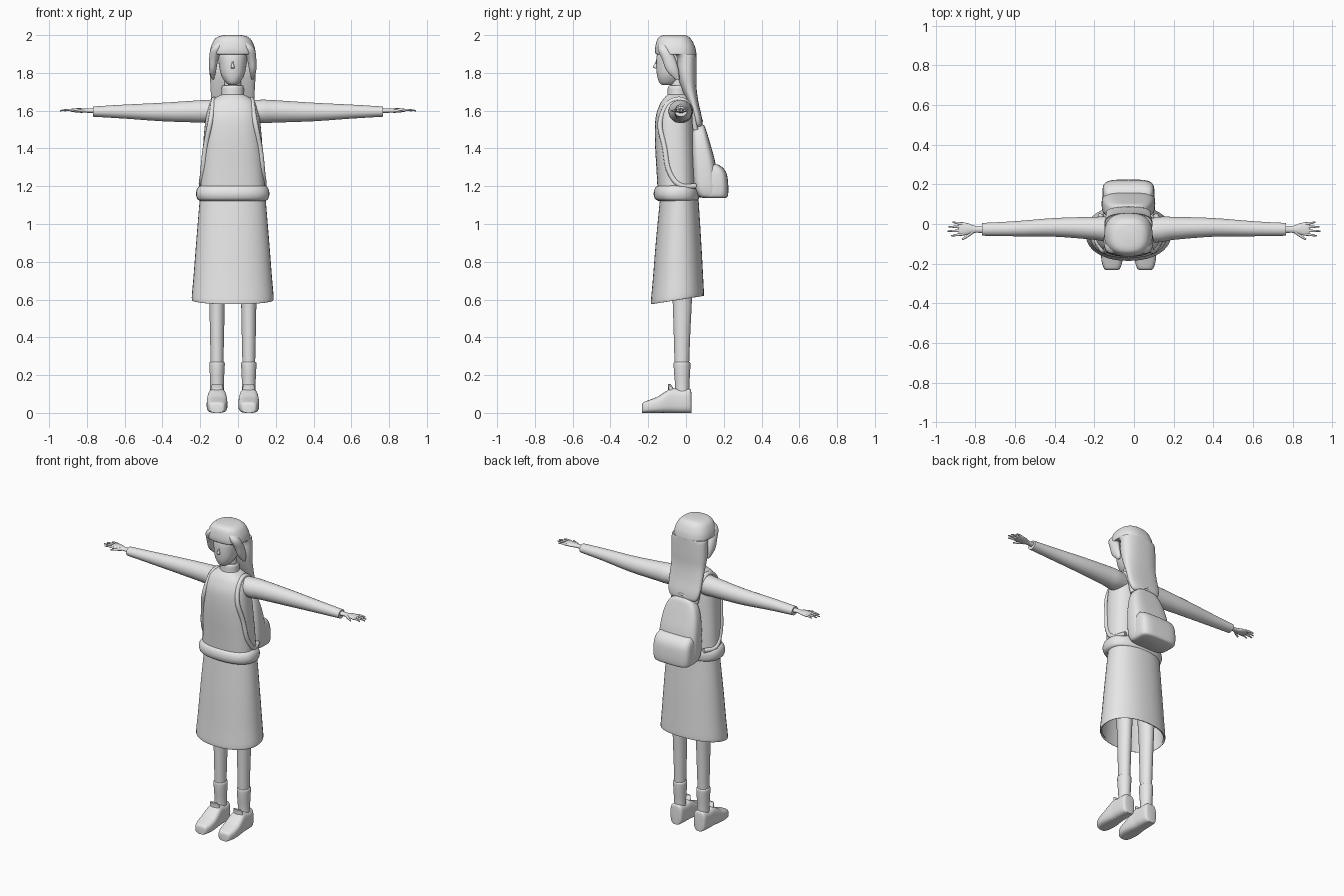
import bpy, bmesh, math
from mathutils import Vector

CX = -0.028  # the body's centre line
grey = bpy.data.materials.new("plain_grey")
grey.diffuse_color = (0.8, 0.8, 0.8, 1)


def smooth_rows(rows, steps):
    """Catmull-Rom interpolation between cross-sections."""
    out = []
    for i in range(len(rows) - 1):
        a, b, c, d = (rows[max(i - 1, 0)], rows[i], rows[i + 1],
                      rows[min(i + 2, len(rows) - 1)])
        for k in range(steps):
            t = k / steps
            out.append([0.5 * (2 * q + (r - p) * t + (2 * p - 5 * q + 4 * r - s) * t * t
                               + (3 * q - p - 3 * r + s) * t ** 3)
                        for p, q, r, s in zip(a, b, c, d)])
    return out + [list(rows[-1])]


def loft(name, rows, axis="z", power=2.0, n=32, steps=4, caps=True):
    """Rows are (position on axis, centre u, centre v, radius u, radius v)."""
    bm = bmesh.new()
    rings = []
    for t, u, v, ru, rv in smooth_rows(rows, steps):
        ring = []
        for k in range(n):
            a = 2 * math.pi * k / n
            c, s = math.cos(a), math.sin(a)
            x = u + ru * math.copysign(abs(c) ** (2 / power), c)
            y = v + rv * math.copysign(abs(s) ** (2 / power), s)
            co = {"z": (x, y, t), "x": (t, x, y), "y": (x, t, y)}[axis]
            ring.append(bm.verts.new(co))
        rings.append(ring)
    for p, q in zip(rings, rings[1:]):
        for k in range(n):
            bm.faces.new((p[k], p[(k + 1) % n], q[(k + 1) % n], q[k]))
    if caps:
        bm.faces.new(rings[0])
        bm.faces.new(rings[-1])
    bmesh.ops.recalc_face_normals(bm, faces=bm.faces[:])
    me = bpy.data.meshes.new(name)
    bm.to_mesh(me)
    bm.free()
    me.materials.append(grey)
    ob = bpy.data.objects.new(name, me)
    bpy.context.collection.objects.link(ob)
    return ob


def body(name, rows, **kw):
    """Centred upright part; rows are (z, half width, front y, back y)."""
    return loft(name, [(z, CX, (f + b) / 2, w, (b - f) / 2) for z, w, f, b in rows], **kw)


def tube(name, pts, r, end=1.0):
    """Round tube through points, tapering to end."""
    cu = bpy.data.curves.new(name, "CURVE")
    cu.dimensions = "3D"
    cu.bevel_depth, cu.bevel_resolution, cu.resolution_u = r, 3, 6
    cu.use_fill_caps = True
    sp = cu.splines.new("BEZIER")
    sp.bezier_points.add(len(pts) - 1)
    for i, (bp, co) in enumerate(zip(sp.bezier_points, pts)):
        bp.co = co
        bp.handle_left_type = bp.handle_right_type = "AUTO"
        bp.radius = 1 + (end - 1) * i / (len(pts) - 1)
    cu.materials.append(grey)
    ob = bpy.data.objects.new(name, cu)
    bpy.context.collection.objects.link(ob)
    return ob


# Head, nose and neck
body("head", [(1.735, .018, -.125, -.07), (1.75, .038, -.142, -.04), (1.79, .062, -.154, -.01),
              (1.85, .074, -.158, .02), (1.90, .076, -.153, .02), (1.94, .06, -.13, 0)], power=2.2)
loft("nose", [(1.822, CX, -.156, .008, .006), (1.832, CX, -.163, .009, .012),
              (1.85, CX, -.158, .005, .007), (1.87, CX, -.152, .002, .003)], n=12)
body("neck", [(1.66, .045, -.085, .0), (1.78, .042, -.08, .0)])

# Hair: cap with fringe that drops into a long back drape
body("hair", [(2.0, .045, -.115, -.005), (1.993, .075, -.138, .012), (1.975, .098, -.153, .03),
              (1.94, .115, -.162, .047), (1.91, .121, -.163, .054), (1.897, .12, -.15, .055),
              (1.893, .12, -.06, .055), (1.80, .122, -.05, .056), (1.72, .117, -.025, .056),
              (1.64, .115, .01, .067), (1.57, .112, .032, .083), (1.53, .1, .042, .087),
              (1.515, .085, .05, .08)], power=2.5, n=40)
for side, s in (("left", -1), ("right", 1)):
    loft(side + "_hair_lock", [(1.97, CX + s * .055, -.11, .018, .025),
                               (1.93, CX + s * .085, -.115, .03, .035),
                               (1.87, CX + s * .101, -.09, .024, .036),
                               (1.81, CX + s * .106, -.07, .018, .032),
                               (1.765, CX + s * .105, -.045, .005, .01)], n=20)

# Sweater body, hem roll and collar
body("sweater", [(1.17, .172, -.15, .055), (1.30, .165, -.157, .05), (1.40, .158, -.163, .045),
                 (1.50, .15, -.165, .04), (1.58, .14, -.158, .035), (1.64, .122, -.135, .03),
                 (1.668, .092, -.115, .02), (1.685, .06, -.098, .008)], power=2.5, n=40)
body("sweater_hem", [(1.122, .172, -.145, .055), (1.132, .187, -.163, .068),
                     (1.155, .194, -.171, .072), (1.18, .191, -.168, .07),
                     (1.198, .18, -.157, .06), (1.205, .165, -.14, .05)], power=2.4, n=40)
body("collar", [(1.67, .064, -.1, .012), (1.69, .059, -.098, .01), (1.722, .058, -.096, .008),
                (1.733, .052, -.09, .004)])

# Skirt: open cone with a slanted lower edge
skirt = body("skirt", [(.575, .212, -.183, .093), (.59, .217, -.186, .095), (.70, .208, -.176, .09),
                       (.90, .193, -.16, .08), (1.14, .174, -.137, .066)],
             power=2.2, n=40, caps=False)
for v in skirt.data.vertices:
    v.co.z += max(0, (1.1 - v.co.z) / .53) * (v.co.y + .185) * .16
skirt.modifiers.new("cloth", "SOLIDIFY").thickness = .012

# Sleeves, hands and fingers
for side, s in (("left", -1), ("right", 1)):
    loft(side + "_sleeve", [(s * .04, -.035, 1.6, .055, .055), (s * .13, -.028, 1.596, .064, .062),
                            (s * .2, -.022, 1.596, .058, .059), (s * .4, -.017, 1.593, .047, .049),
                            (s * .6, -.024, 1.595, .038, .037), (s * .768, -.027, 1.595, .032, .027)],
         axis="x")
    loft(side + "_palm", [(s * .75, -.027, 1.6, .02, .015), (s * .80, -.027, 1.6, .017, .011),
                          (s * .835, -.025, 1.601, .028, .012), (s * .87, -.025, 1.602, .034, .010),
                          (s * .885, -.025, 1.602, .03, .007)], axis="x", n=20)
    for name, y, tip_y, tip in (("index", -.051, -.06, .922), ("middle", -.034, -.036, .942),
                                ("ring", -.016, -.013, .936), ("little", .001, .009, .915)):
        tube(f"{side}_{name}_finger", [(s * .865, y, 1.602), (s * (.87 + tip) / 2, (y + tip_y) / 2, 1.604),
                                       (s * tip, tip_y, 1.6)], .008, .45)
    tube(side + "_thumb", [(s * .815, -.04, 1.6), (s * .84, -.06, 1.599), (s * .868, -.078, 1.597)],
         .010, .45)

# Legs, socks and shoes
for side, x in (("left", -.111), ("right", .057)):
    loft(side + "_leg", [(.2, x, -.022, .034, .038), (.27, x, -.022, .034, .039),
                         (.45, x, -.021, .038, .045), (.62, x, -.02, .042, .052),
                         (.95, x, -.025, .06, .065)], n=24)
    loft(side + "_sock", [(.08, x, -.02, .037, .038), (.15, x, -.02, .036, .038),
                          (.22, x, -.021, .039, .043), (.262, x, -.021, .041, .044),
                          (.27, x, -.021, .036, .04)], n=24)
    shoe = [(-.233, .026, .04), (-.225, .04, .056), (-.19, .052, .07), (-.15, .055, .086),
            (-.11, .053, .112), (-.075, .049, .13), (-.03, .047, .125), (.01, .044, .128),
            (.024, .038, .125), (.028, .03, .11)]
    loft(side + "_shoe", [(y, x, h / 2, w, h / 2) for y, w, h in shoe], axis="y", power=3.2, n=28)
    loft(side + "_shoe_tongue", [(.10, x, -.075, .034, .022), (.13, x, -.08, .033, .014),
                                 (.152, x, -.089, .027, .007)], n=20)

# Backpack with front pocket, handle and shoulder straps
body("backpack", [(1.14, .11, .08, .16), (1.15, .125, .06, .17), (1.19, .134, .04, .172),
                  (1.26, .135, .034, .165), (1.34, .131, .03, .152), (1.42, .12, .03, .13),
                  (1.48, .1, .032, .112), (1.515, .07, .04, .1), (1.528, .04, .052, .088)],
     power=3.5, n=40)
body("backpack_pocket", [(1.138, .11, .09, .21), (1.15, .126, .08, .222), (1.20, .131, .08, .224),
                         (1.26, .129, .08, .217), (1.295, .122, .08, .198), (1.315, .108, .08, .17)],
     power=4, n=40)
tube("backpack_handle", [(CX - .035, .075, 1.51), (CX - .025, .08, 1.538), (CX, .082, 1.548),
                         (CX + .025, .08, 1.538), (CX + .035, .075, 1.51)], .008)
for side, s in (("left", -1), ("right", 1)):
    tube(side + "_strap", [(CX + s * x, y, z) for x, y, z in (
        (.08, .05, 1.5), (.1, .025, 1.62), (.1, -.05, 1.66), (.113, -.13, 1.57), (.145, -.112, 1.4),
        (.16, -.08, 1.26), (.165, -.03, 1.205), (.135, .05, 1.2))], .014)

# Turn curves into meshes and smooth everything, keeping sharp edges
bpy.ops.object.select_all(action="DESELECT")
for ob in bpy.context.scene.objects:
    ob.select_set(True)
    bpy.context.view_layer.objects.active = ob
bpy.ops.object.convert(target="MESH")
bpy.ops.object.shade_smooth_by_angle(angle=math.radians(45))
